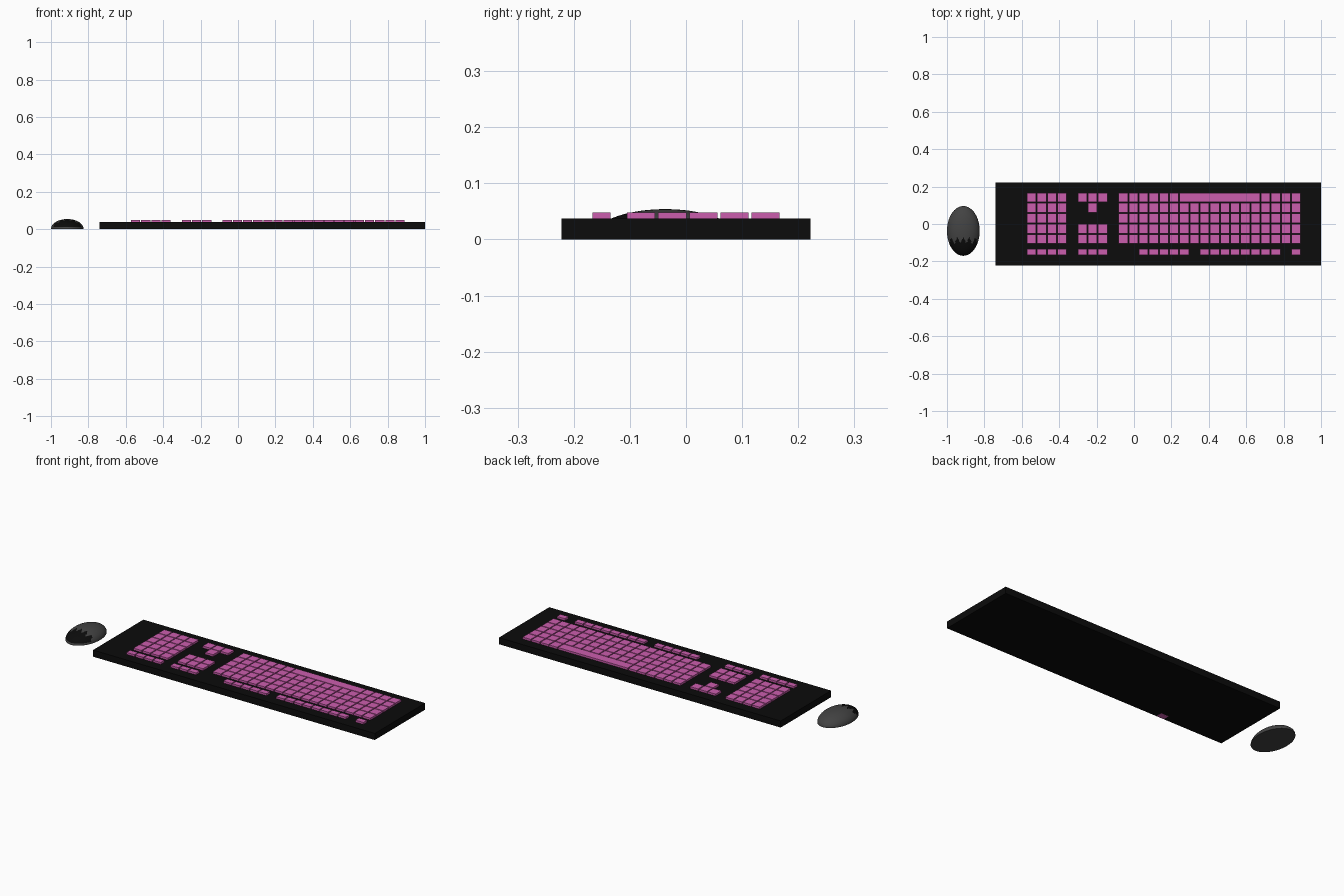
import bpy, bmesh, math

if "Cube" in bpy.data.objects:
    bpy.data.objects.remove(bpy.data.objects["Cube"])


def material(name, rgb):
    m = bpy.data.materials.new(name)
    m.diffuse_color = (*rgb, 1)
    m.use_nodes = True
    m.node_tree.nodes["Principled BSDF"].inputs["Base Color"].default_value = m.diffuse_color
    return m


BLACK = material("black", (0.0035, 0.0035, 0.0035))
PINK = material("pink", (0.60, 0.11, 0.42))
GREY = material("dark_grey", (0.055, 0.055, 0.055))


def boxes(name, bounds, mat):
    """One object made of boxes given as (x0, x1, y0, y1, z0, z1)."""
    bm = bmesh.new()
    for x0, x1, y0, y1, z0, z1 in bounds:
        verts = bmesh.ops.create_cube(bm, size=1)["verts"]
        for v in verts:
            v.co = ((x0 if v.co.x < 0 else x1),
                    (y0 if v.co.y < 0 else y1),
                    (z0 if v.co.z < 0 else z1))
    mesh = bpy.data.meshes.new(name)
    bm.to_mesh(mesh)
    bm.free()
    mesh.materials.append(mat)
    ob = bpy.data.objects.new(name, mesh)
    bpy.context.collection.objects.link(ob)
    return ob


# Keyboard body
TOP = 0.037
boxes("keyboard_body", [(-0.74, 1.0, -0.222, 0.222, 0, TOP)], BLACK)

# Key grid: columns 0-26, rows 0 (space bar side) to 4, row 5 = short function keys
X0, PITCH_X, KEY = -0.572, 0.0544, 0.049
Y0, PITCH_Y = 0.117, 0.0555


def key(row, first, last=None):
    last = first if last is None else last
    y0, y1 = (-0.167, -0.135) if row == 5 else (Y0 - row * PITCH_Y, Y0 - row * PITCH_Y + 0.05)
    return (X0 + first * PITCH_X, X0 + last * PITCH_X + KEY, y0, y1, TOP - 0.001, 0.048)


# Number pad
boxes("number_pad_keys", [key(r, c) for r in range(6) for c in range(4)], PINK)

# Arrow and navigation keys
nav = [key(r, c) for r in (0, 3, 4, 5) for c in (5, 6, 7)] + [key(1, 6)]
boxes("navigation_keys", nav, PINK)

# Main block, with a gap for the space bar
main = [key(r, c) for r in range(5) for c in range(9, 27)
        if not (r == 0 and 15 <= c <= 22)]
boxes("main_keys", main, PINK)
boxes("space_bar", [key(0, 15, 22)], PINK)

# Function row
func = [key(5, c) for c in [*range(11, 16), *range(17, 25), 26]]
boxes("function_keys", func, PINK)

# Small plate showing on the underside
boxes("underside_plate", [(-0.375, -0.328, -0.221, -0.185, -0.0005, 0.004)], PINK)

# Mouse: half ellipsoid with a flat bottom
CX, CY, RX, RY, RZ = -0.9125, -0.037, 0.0875, 0.133, 0.054
bm = bmesh.new()
bmesh.ops.create_uvsphere(bm, u_segments=64, v_segments=48, radius=1)
geom = bm.verts[:] + bm.edges[:] + bm.faces[:]
bmesh.ops.bisect_plane(bm, geom=geom, plane_co=(0, 0, 0), plane_no=(0, 0, -1), clear_outer=True)
bmesh.ops.holes_fill(bm, edges=[e for e in bm.edges if e.is_boundary])
for v in bm.verts:
    v.co = (CX + RX * v.co.x, CY + RY * v.co.y, RZ * v.co.z)
bmesh.ops.recalc_face_normals(bm, faces=bm.faces[:])
for f in bm.faces:
    f.smooth = True
    c = f.calc_center_median()
    # black front with a zigzag edge, above a grey rim
    t = abs(((c.x - CX) / 0.032 + 0.5) % 1 - 0.5) * 2
    limit = -0.068 - 0.034 * t - 0.1 * abs(c.x - CX)
    if c.y < limit and c.z > 0.01:
        f.material_index = 1
mesh = bpy.data.meshes.new("mouse")
bm.to_mesh(mesh)
bm.free()
mesh.materials.append(GREY)
mesh.materials.append(BLACK)
mouse = bpy.data.objects.new("mouse", mesh)
bpy.context.collection.objects.link(mouse)
bpy.context.view_layer.objects.active = mouse
mouse.select_set(True)
bpy.ops.object.shade_smooth_by_angle(angle=math.radians(40))
